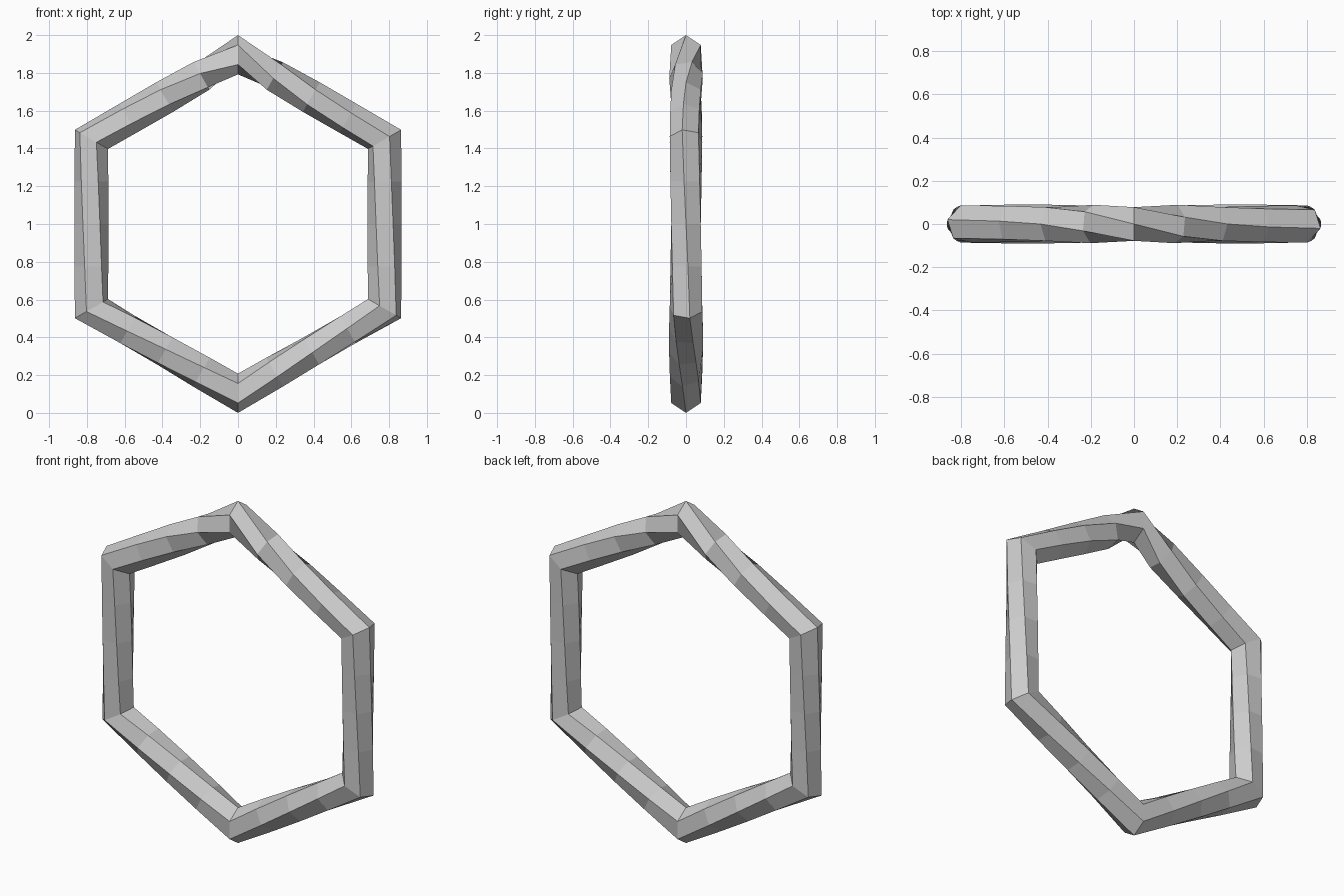
import bpy, bmesh
from math import sin, cos, pi, radians
from mathutils import Vector

if "Cube" in bpy.data.objects:
    bpy.data.objects.remove(bpy.data.objects["Cube"])

R, r = 0.896, 0.09          # centre-line radius, tube radius
STEPS, SIDES = 4, 6

# Tube roll at each corner, clockwise from the top
roll = [-60, 13, -13, -60, -107, -133, -60]
ease_out = [0, 0.54, 0.82, 0.94]


def radial(angle):
    return Vector((sin(angle), 0, cos(angle)))


bm = bmesh.new()
rings = []
for k in range(6):
    a, b = radial(k * pi / 3), radial((k + 1) * pi / 3)
    normal = (a + b).normalized()
    for s in range(STEPS):
        t = s / STEPS
        centre = Vector((0, 0, 1)) + a.lerp(b, t) * R
        out = a / cos(pi / 6) if s == 0 else normal   # mitred corners
        # The roll tightens towards the top corner
        f = t
        if k == 0:
            f = ease_out[s]
        elif k == 5 and s:
            f = 1 - ease_out[STEPS - s]
        phi = radians(roll[k] + (roll[k + 1] - roll[k]) * f)
        ring = []
        for j in range(SIDES):
            p = phi + j * 2 * pi / SIDES
            ring.append(bm.verts.new(centre + out * r * cos(p) + Vector((0, -r * sin(p), 0))))
        rings.append(ring)

# Skin the tube; the last ring meets the first with a shifted index
n = len(rings)
for i in range(n):
    A, B = rings[i], rings[(i + 1) % n]
    for j in range(SIDES):
        m = (j + 1) % SIDES
        bm.faces.new((A[j], A[m], B[m], B[j]))

bmesh.ops.recalc_face_normals(bm, faces=bm.faces)
mesh = bpy.data.meshes.new("hexagon_ring")
bm.to_mesh(mesh)
bm.free()
bpy.context.collection.objects.link(bpy.data.objects.new("hexagon_ring", mesh))
